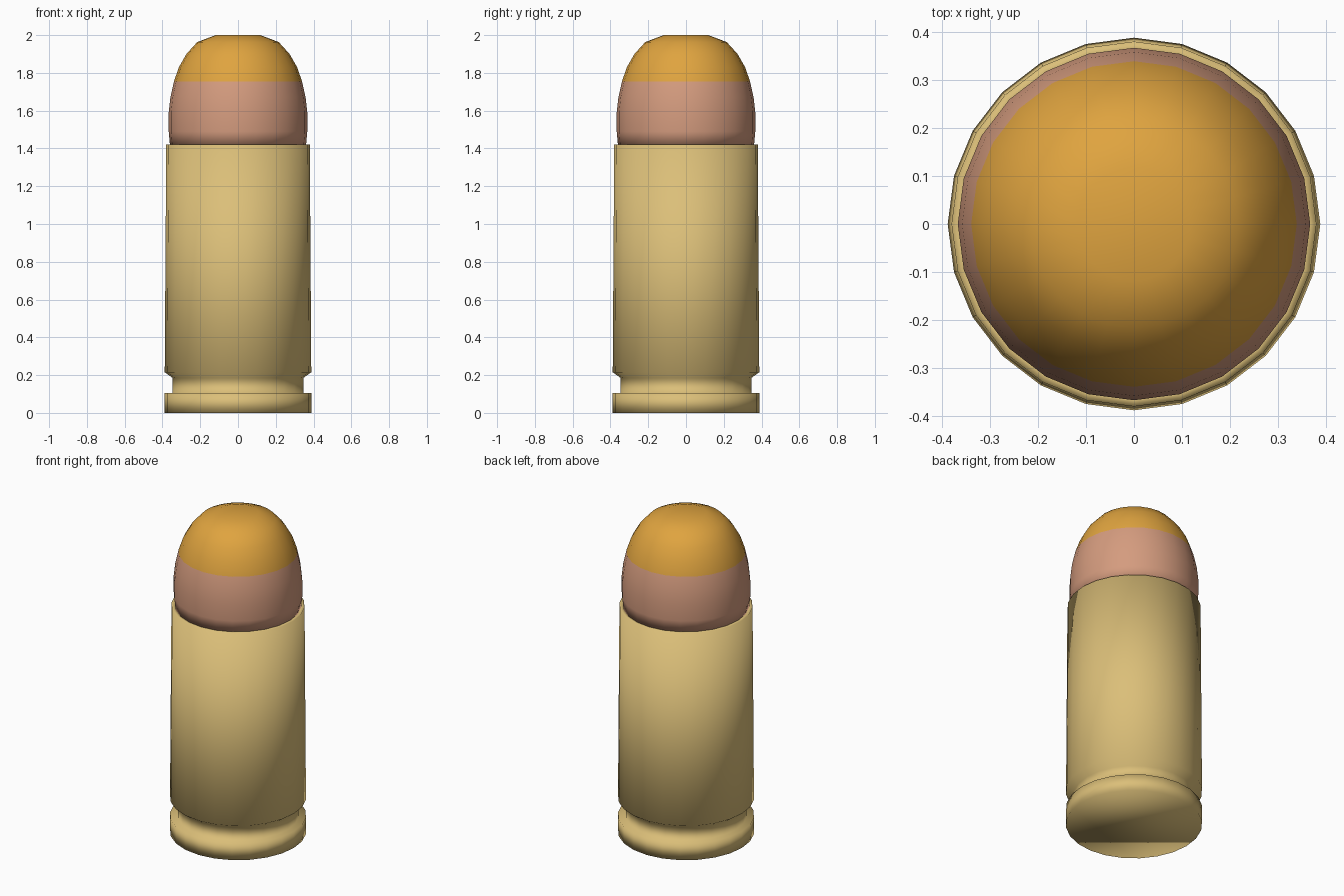
import bpy
import bmesh
from math import cos, sin, tau

SIDES = 24

cube = bpy.data.objects.get("Cube")
if cube:
    bpy.data.objects.remove(cube, do_unlink=True)


def material(name, rgb):
    mat = bpy.data.materials.new(name)
    mat.use_nodes = True
    colour = (*rgb, 1.0)
    mat.diffuse_color = colour
    mat.node_tree.nodes["Principled BSDF"].inputs["Base Color"].default_value = colour
    return mat


def lathe(name, profile, materials):
    """Revolve (radius, height) points around z and cap both ends."""
    bm = bmesh.new()
    rings = [[bm.verts.new((r * cos(tau * i / SIDES), r * sin(tau * i / SIDES), z))
              for i in range(SIDES)] for r, z in profile]
    for low, high in zip(rings, rings[1:]):
        for i in range(SIDES):
            j = (i + 1) % SIDES
            bm.faces.new((low[i], low[j], high[j], high[i]))
    bm.faces.new(rings[0][::-1])
    bm.faces.new(rings[-1])
    for face in bm.faces:
        face.smooth = True
    mesh = bpy.data.meshes.new(name)
    bm.to_mesh(mesh)
    bm.free()
    for mat in materials:
        mesh.materials.append(mat)
    obj = bpy.data.objects.new(name, mesh)
    bpy.context.collection.objects.link(obj)
    return obj


brass = material("brass", (0.71, 0.52, 0.19))
copper = material("copper", (0.66, 0.33, 0.21))
orange = material("orange_tip", (0.74, 0.37, 0.05))

# Casing: base rim, extraction groove, chamfer, tapered wall and mouth
lathe("casing", [
    (0.388, 0), (0.388, 0.105), (0.346, 0.105), (0.346, 0.185),
    (0.388, 0.215), (0.38, 1.42), (0.355, 1.42), (0.355, 1.38),
], [brass])

# Rounded head: copper jacket below, orange tip above
TIP_START = 1.755
head = lathe("head", [
    (0.36, 1.415), (0.367, 1.49), (0.367, 1.59), (0.358, 1.67), (0.339, TIP_START),
    (0.313, 1.83), (0.273, 1.9), (0.216, 1.963), (0.118, 2),
], [copper, orange])
for face in head.data.polygons:
    face.material_index = int(face.center.z > TIP_START)
